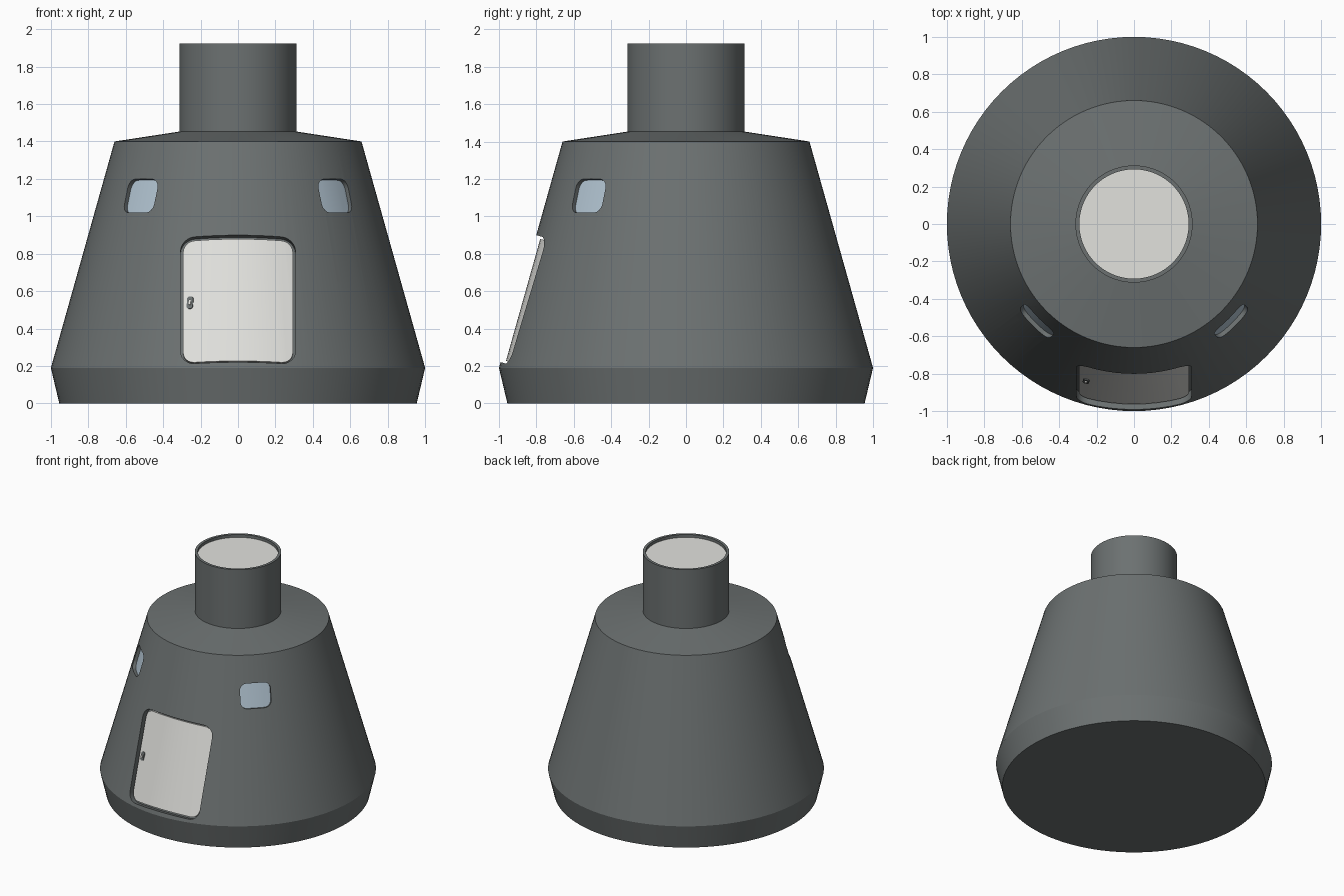
import bpy, bmesh, math
from mathutils import Matrix, Vector

if "Cube" in bpy.data.objects:
    bpy.data.objects.remove(bpy.data.objects["Cube"], do_unlink=True)

SIDES = 96
Z_LOW, Z_HIGH, R_LOW, R_HIGH = 0.19, 1.4, 1.0, 0.66
TAPER = (R_LOW - R_HIGH) / (Z_HIGH - Z_LOW)
TILT = math.atan(TAPER)


def material(name, color):
    m = bpy.data.materials.new(name)
    m.use_nodes = True
    m.diffuse_color = (*color, 1)
    bsdf = next(n for n in m.node_tree.nodes if n.type == 'BSDF_PRINCIPLED')
    bsdf.inputs["Base Color"].default_value = (*color, 1)
    return m


hull_grey = material("hull grey", (0.15, 0.166, 0.166))
panel_white = material("panel white", (0.76, 0.76, 0.73))
window_blue = material("window blue", (0.45, 0.56, 0.65))


def to_object(name, bm, mat):
    bmesh.ops.recalc_face_normals(bm, faces=bm.faces)
    mesh = bpy.data.meshes.new(name)
    bm.to_mesh(mesh)
    bm.free()
    mesh.materials.append(mat)
    obj = bpy.data.objects.new(name, mesh)
    bpy.context.collection.objects.link(obj)
    return obj


def skin(name, rings, mat):
    """Join matching loops of points into a closed solid."""
    bm = bmesh.new()
    loops = [[bm.verts.new(p) for p in ring] for ring in rings]
    n = len(loops[0])
    for a, b in zip(loops, loops[1:]):
        for i in range(n):
            j = (i + 1) % n
            bm.faces.new((a[i], a[j], b[j], b[i]))
    bm.faces.new(loops[0])
    bm.faces.new(loops[-1])
    return to_object(name, bm, mat)


def lathe(name, profile, mat):
    turns = [2 * math.pi * i / SIDES for i in range(SIDES)]
    return skin(name, [[(r * math.cos(a), r * math.sin(a), z) for a in turns]
                       for r, z in profile], mat)


def hull_radius(z, inset=0.0):
    return R_LOW - TAPER * (z - Z_LOW) - inset / math.cos(TILT)


def inner_cone(inset):
    return lathe("inner_cone", [(hull_radius(z, inset), z) for z in (-0.1, 1.6)], hull_grey)


def panel(name, width, height, corner, z, azimuth, near, far, mat):
    """Rounded block standing square to the sloped wall."""
    outline = []
    for k, (sx, sy) in enumerate([(1, 1), (-1, 1), (-1, -1), (1, -1)]):
        for s in range(7):
            a = math.pi / 2 * (k + s / 6)
            outline.append((sx * (width / 2 - corner) + corner * math.cos(a),
                            sy * (height / 2 - corner) + corner * math.sin(a)))
    frame = (Matrix.Rotation(azimuth, 4, 'Z')
             @ Matrix.Translation((0, -hull_radius(z), z))
             @ Matrix.Rotation(math.pi / 2 - TILT, 4, 'X'))
    return skin(name, [[frame @ Vector((u, v, d)) for u, v in outline]
                       for d in (near, far)], mat)


def boolean(obj, other, operation):
    """Apply a boolean and discard the helper."""
    other.hide_render = True
    mod = obj.modifiers.new("cut", 'BOOLEAN')
    mod.operation, mod.solver, mod.object = operation, 'EXACT', other
    bpy.context.view_layer.objects.active = obj
    bpy.ops.object.modifier_apply(modifier=mod.name)
    bpy.data.objects.remove(other, do_unlink=True)


# Hull with heat shield base, shoulder and docking tube
hull = lathe("hull", [(0.955, 0), (R_LOW, Z_LOW), (R_HIGH, Z_HIGH), (0.313, 1.453),
                      (0.313, 1.923), (0.292, 1.923), (0.292, 1.88)], hull_grey)

# White cover inside the tube rim
cap = lathe("tube_cover", [(0.293, 1.87), (0.293, 1.9)], panel_white)

parts = [hull, cap]


def fitted_panel(name, width, height, corner, z, azimuth, gap, floor, depth, mat):
    """Recess in the hull with a curved panel set into it."""
    cutter = panel("cutter", width, height, corner, z, azimuth, -0.2, 0.15, hull_grey)
    boolean(cutter, inner_cone(floor), 'DIFFERENCE')
    boolean(hull, cutter, 'DIFFERENCE')
    obj = panel(name, width - 2 * gap, height - 2 * gap, corner - gap, z, azimuth,
                -0.13, 0.15, mat)
    boolean(obj, inner_cone(depth), 'INTERSECT')
    parts.append(obj)


# Door and the two windows
fitted_panel("door", 0.615, 0.705, 0.075, 0.56, 0, 0.014, 0.045, 0.026, panel_white)
for side, sign in (("left", 1), ("right", -1)):
    fitted_panel(side + "_window", 0.225, 0.187, 0.05, 1.11, sign * math.pi / 4,
                 -0.004, 0.032, 0.024, window_blue)

# Door latch: dark plate with a small light bar
turn = -math.asin(0.255 / hull_radius(0.545, 0.026))
parts.append(panel("latch_plate", 0.034, 0.068, 0.014, 0.545, turn, -0.04, -0.02, hull_grey))
parts.append(panel("latch_bar", 0.014, 0.026, 0.004, 0.545, turn, -0.03, -0.012, panel_white))

# Smooth walls with crisp edges
bpy.ops.object.select_all(action='DESELECT')
for obj in parts:
    obj.select_set(True)
bpy.context.view_layer.objects.active = hull
bpy.ops.object.shade_smooth_by_angle(angle=math.radians(20))
